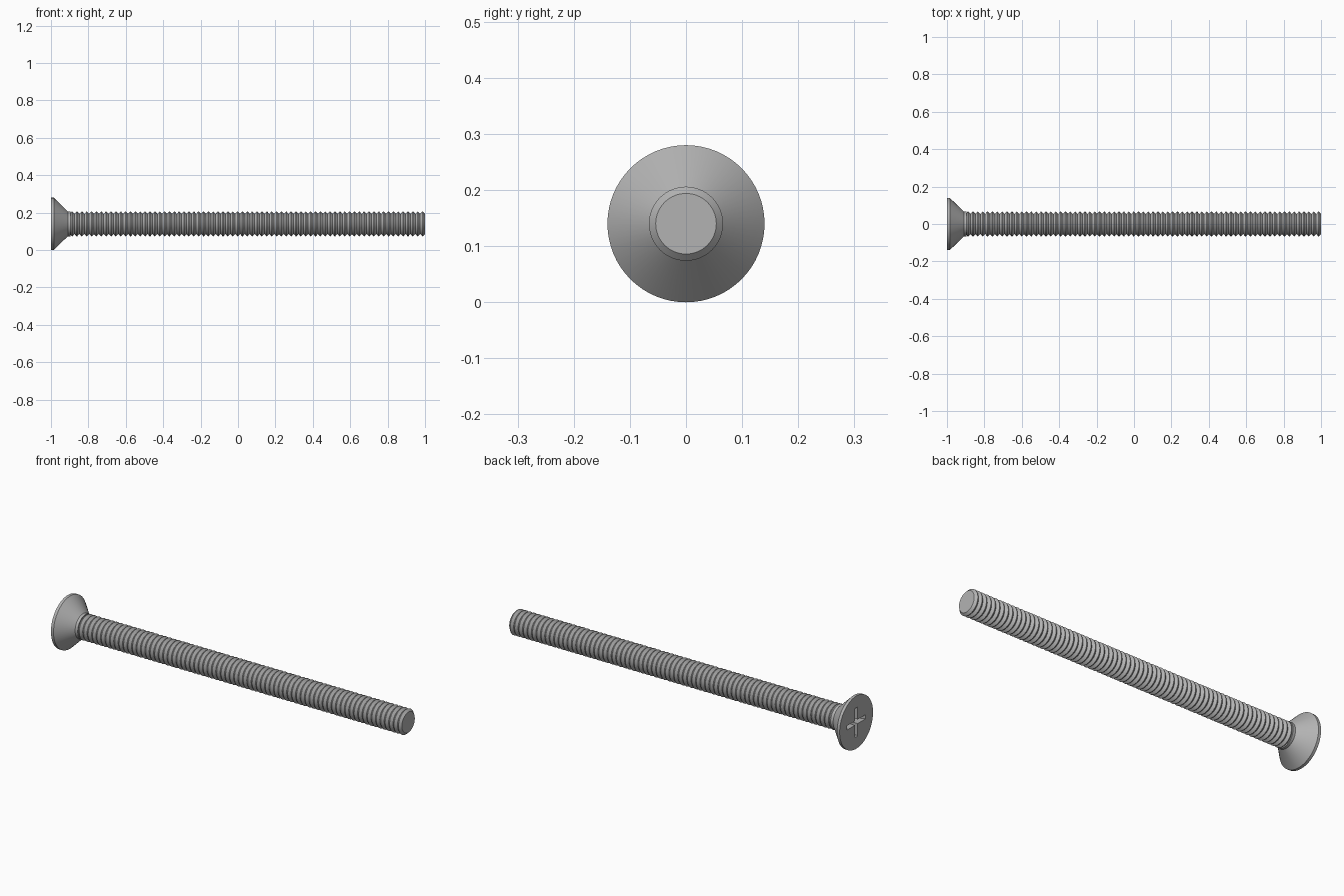
import bpy, bmesh, math
from mathutils import Matrix

cube = bpy.data.objects.get("Cube")
if cube:
    bpy.data.objects.remove(cube, do_unlink=True)

AXIS_Z = 0.14
SIDES = 64
ROOT, CREST = 0.054, 0.066

steel = bpy.data.materials.new("grey steel")
steel.use_nodes = True
colour = (0.45, 0.45, 0.45, 1)
steel.diffuse_color = colour
steel.node_tree.nodes["Principled BSDF"].inputs["Base Color"].default_value = colour


def add_object(name, bm):
    bmesh.ops.recalc_face_normals(bm, faces=bm.faces[:])
    mesh = bpy.data.meshes.new(name)
    bm.to_mesh(mesh)
    bm.free()
    mesh.materials.append(steel)
    obj = bpy.data.objects.new(name, mesh)
    bpy.context.scene.collection.objects.link(obj)
    return obj


def turned(name, profile):
    """Turn an (x, radius) profile around the screw's axis and cap both ends."""
    bm = bmesh.new()
    rings = []
    for x, r in profile:
        angles = [math.tau * i / SIDES for i in range(SIDES)]
        rings.append([bm.verts.new((x, r * math.cos(a), AXIS_Z + r * math.sin(a)))
                      for a in angles])
    for a, b in zip(rings, rings[1:]):
        for i in range(SIDES):
            j = (i + 1) % SIDES
            bm.faces.new((a[i], a[j], b[j], b[i]))
    bm.faces.new(rings[0])
    bm.faces.new(rings[-1])
    return add_object(name, bm)


def smooth(obj):
    bpy.ops.object.select_all(action='DESELECT')
    obj.select_set(True)
    bpy.context.view_layer.objects.active = obj
    bpy.ops.object.shade_smooth_by_angle(angle=math.radians(30))


# Countersunk head with a thin rim and a short neck
head = turned("countersunk_head", [(-1, 0.14), (-0.985, 0.14), (-0.91, 0.066),
                                   (-0.895, 0.066)])

# Cross recess: two tapered slots cut into the head
for name, turn in (("slot_cutter_upright", 0), ("slot_cutter_level", math.pi / 2)):
    bm = bmesh.new()
    bmesh.ops.create_cube(bm, size=1)
    for v in bm.verts:
        deep = v.co.x > 0
        v.co.x = -0.94 if deep else -1.02
        v.co.y *= 0.022
        v.co.z *= 0.11 if deep else 0.17
    bm.transform(Matrix.Translation((0, 0, AXIS_Z)) @ Matrix.Rotation(turn, 4, 'X'))
    cutter = add_object(name, bm)
    cutter.hide_render = True
    cutter.hide_set(True)
    cut = head.modifiers.new(name, 'BOOLEAN')
    cut.operation = 'DIFFERENCE'
    cut.solver = 'EXACT'
    cut.object = cutter

# Bake the cuts so the cutters can go
bpy.context.view_layer.update()
baked = bpy.data.meshes.new_from_object(
    head.evaluated_get(bpy.context.evaluated_depsgraph_get()))
head.modifiers.clear()
head.data = baked
for name in ("slot_cutter_upright", "slot_cutter_level"):
    bpy.data.objects.remove(bpy.data.objects[name], do_unlink=True)
smooth(head)

# Threaded shank: a row of V-shaped ridges
THREADS = 73
START = -0.9
pitch = (1 - START) / THREADS
profile = [(START, ROOT)]
for i in range(THREADS):
    x = START + i * pitch
    profile += [(x + 0.44 * pitch, CREST), (x + 0.56 * pitch, CREST), (x + pitch, ROOT)]
smooth(turned("threaded_shank", profile))
